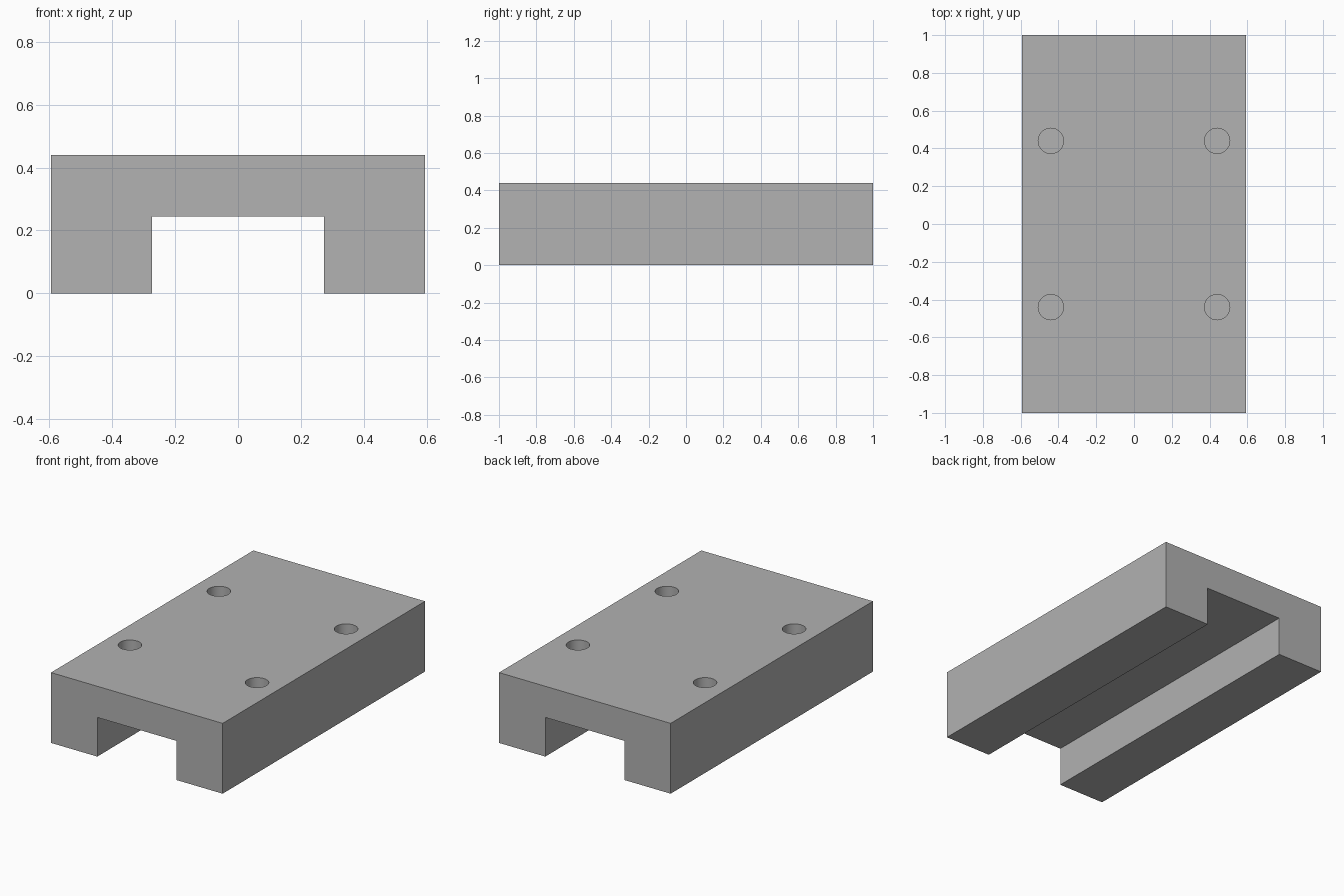
import bpy
import bmesh
from mathutils import Matrix

default = bpy.data.objects.get("Cube")
if default:
    bpy.data.objects.remove(default, do_unlink=True)

HALF_W, HALF_L, HEIGHT = 0.594, 1.0, 0.44
SLOT_W, SLOT_H = 0.274, 0.245
HOLE_POS, HOLE_R, HOLE_DEPTH = 0.44, 0.067, 0.2

grey = bpy.data.materials.new("plain grey")
grey.use_nodes = True
colour = (0.445, 0.445, 0.445, 1)
grey.diffuse_color = colour
grey.node_tree.nodes["Principled BSDF"].inputs["Base Color"].default_value = colour


def make_object(name, bm):
    bmesh.ops.recalc_face_normals(bm, faces=bm.faces)
    mesh = bpy.data.meshes.new(name)
    bm.to_mesh(mesh)
    bm.free()
    mesh.materials.append(grey)
    obj = bpy.data.objects.new(name, mesh)
    bpy.context.collection.objects.link(obj)
    return obj


# Carriage block: channel profile extruded along its length
half = [(HALF_W, HEIGHT), (HALF_W, 0), (SLOT_W, 0), (SLOT_W, SLOT_H)]
profile = half + [(-x, z) for x, z in reversed(half)]
bm = bmesh.new()
face = bm.faces.new([bm.verts.new((x, -HALF_L, z)) for x, z in profile])
extruded = bmesh.ops.extrude_face_region(bm, geom=[face], use_keep_orig=True)
new_verts = [v for v in extruded["geom"] if isinstance(v, bmesh.types.BMVert)]
bmesh.ops.translate(bm, verts=new_verts, vec=(0, 2 * HALF_L, 0))
block = make_object("carriage_block", bm)

# Four blind mounting holes in the top
bm = bmesh.new()
for sx in (-1, 1):
    for sy in (-1, 1):
        bmesh.ops.create_cone(
            bm, cap_ends=True, segments=48, radius1=HOLE_R, radius2=HOLE_R,
            depth=2 * HOLE_DEPTH,
            matrix=Matrix.Translation((sx * HOLE_POS, sy * HOLE_POS, HEIGHT)))
cutter = make_object("mounting_hole_cutter", bm)
cutter.hide_render = True

cut = block.modifiers.new("mounting holes", "BOOLEAN")
cut.operation = "DIFFERENCE"
cut.solver = "EXACT"
cut.object = cutter

# Apply the cut, then smooth the hole walls only
bpy.ops.object.select_all(action="DESELECT")
block.select_set(True)
bpy.context.view_layer.objects.active = block
bpy.ops.object.modifier_apply(modifier=cut.name)
bpy.data.objects.remove(cutter, do_unlink=True)
bpy.ops.object.shade_smooth_by_angle()
